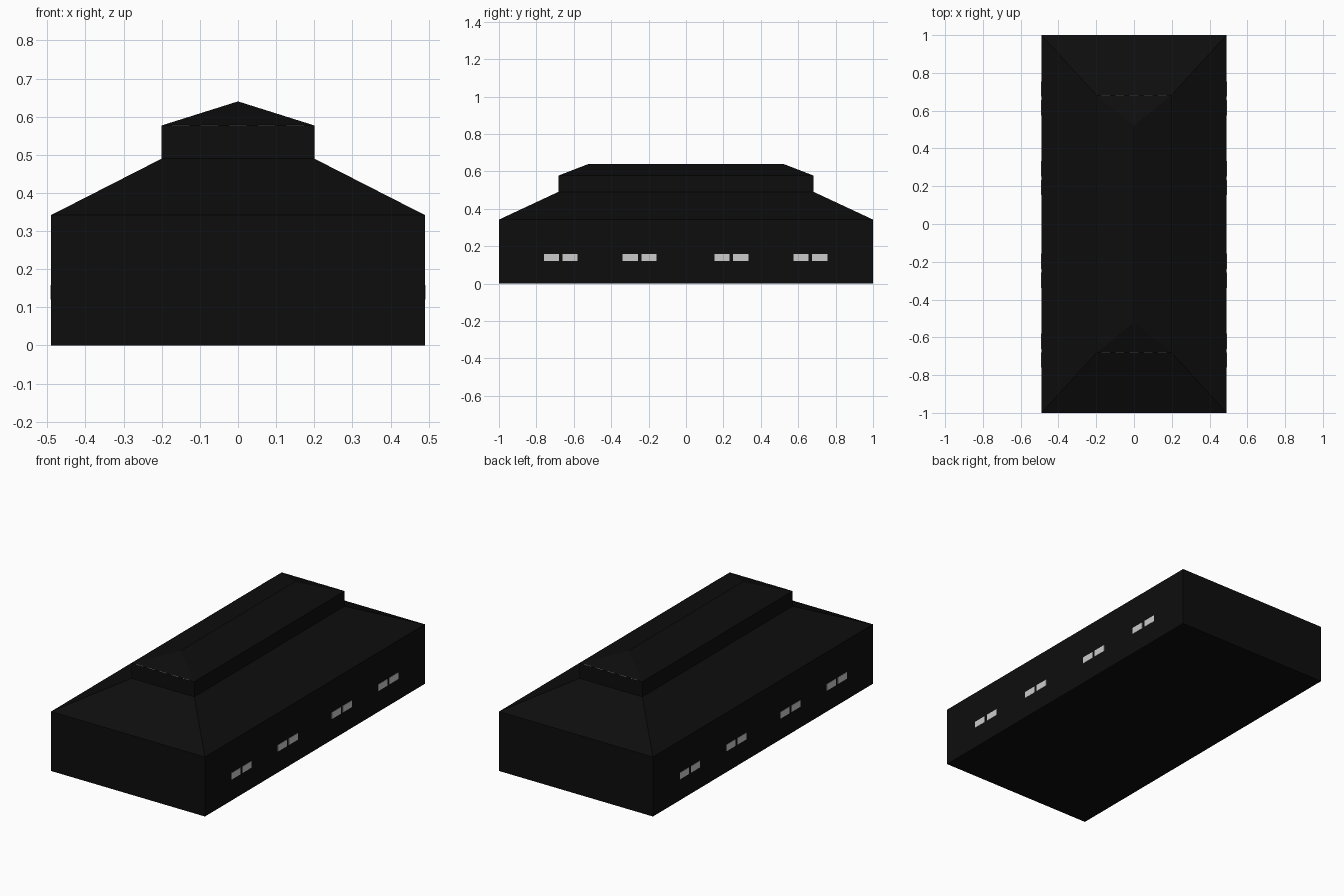
import bpy, bmesh

if "Cube" in bpy.data.objects:
    bpy.data.objects.remove(bpy.data.objects["Cube"])


def material(name, rgb):
    m = bpy.data.materials.new(name)
    m.diffuse_color = (*rgb, 1)
    m.use_nodes = True
    m.node_tree.nodes["Principled BSDF"].inputs["Base Color"].default_value = m.diffuse_color
    return m


black = material("charcoal black", (0.004, 0.004, 0.004))
pale = material("pale window grey", (0.6, 0.6, 0.6))


def finish(name, bm, mat):
    bmesh.ops.remove_doubles(bm, verts=bm.verts, dist=1e-5)
    bmesh.ops.recalc_face_normals(bm, faces=bm.faces)
    me = bpy.data.meshes.new(name)
    bm.to_mesh(me)
    bm.free()
    me.materials.append(mat)
    ob = bpy.data.objects.new(name, me)
    bpy.context.collection.objects.link(ob)
    return ob


def tier(name, rings, cap_bottom=False):
    """Loft centred rectangles (half x, half y, z); zero half x makes a ridge."""
    bm = bmesh.new()
    loops = [[bm.verts.new((sx * x, sy * y, z))
              for sx, sy in ((-1, -1), (1, -1), (1, 1), (-1, 1))]
             for x, y, z in rings]
    for a, b in zip(loops, loops[1:]):
        for i in range(4):
            j = (i + 1) % 4
            bm.faces.new((a[i], a[j], b[j], b[i]))
    if cap_bottom:
        bm.faces.new(loops[0][::-1])
    bmesh.ops.remove_doubles(bm, verts=bm.verts, dist=1e-5)
    return finish(name, bm, black)


def plate(name, centre, size):
    bm = bmesh.new()
    bmesh.ops.create_cube(bm, size=1)
    bmesh.ops.scale(bm, vec=size, verts=bm.verts)
    bmesh.ops.translate(bm, vec=centre, verts=bm.verts)
    return finish(name, bm, pale)


# Main hall with its hipped lower roof, raised lantern and upper hipped roof
tier("building_shell", [(0.49, 1.0, 0), (0.49, 1.0, 0.342), (0.2, 0.683, 0.49),
                        (0.2, 0.683, 0.577), (0, 0.52, 0.64)], True)

# Paired windows on both long walls
for sx in (-1, 1):
    for y in (-0.67, -0.248, 0.243, 0.665):
        for dy in (-0.05, 0.05):
            plate("window", (sx * 0.49, y + dy, 0.14), (0.004, 0.081, 0.038))

# Thin pale trim dashes along the end eaves of the lantern
for sy in (-1, 1):
    for i in range(-2, 3):
        plate("eave_trim", (i * 0.075, sy * 0.6815, 0.577), (0.045, 0.003, 0.002))
